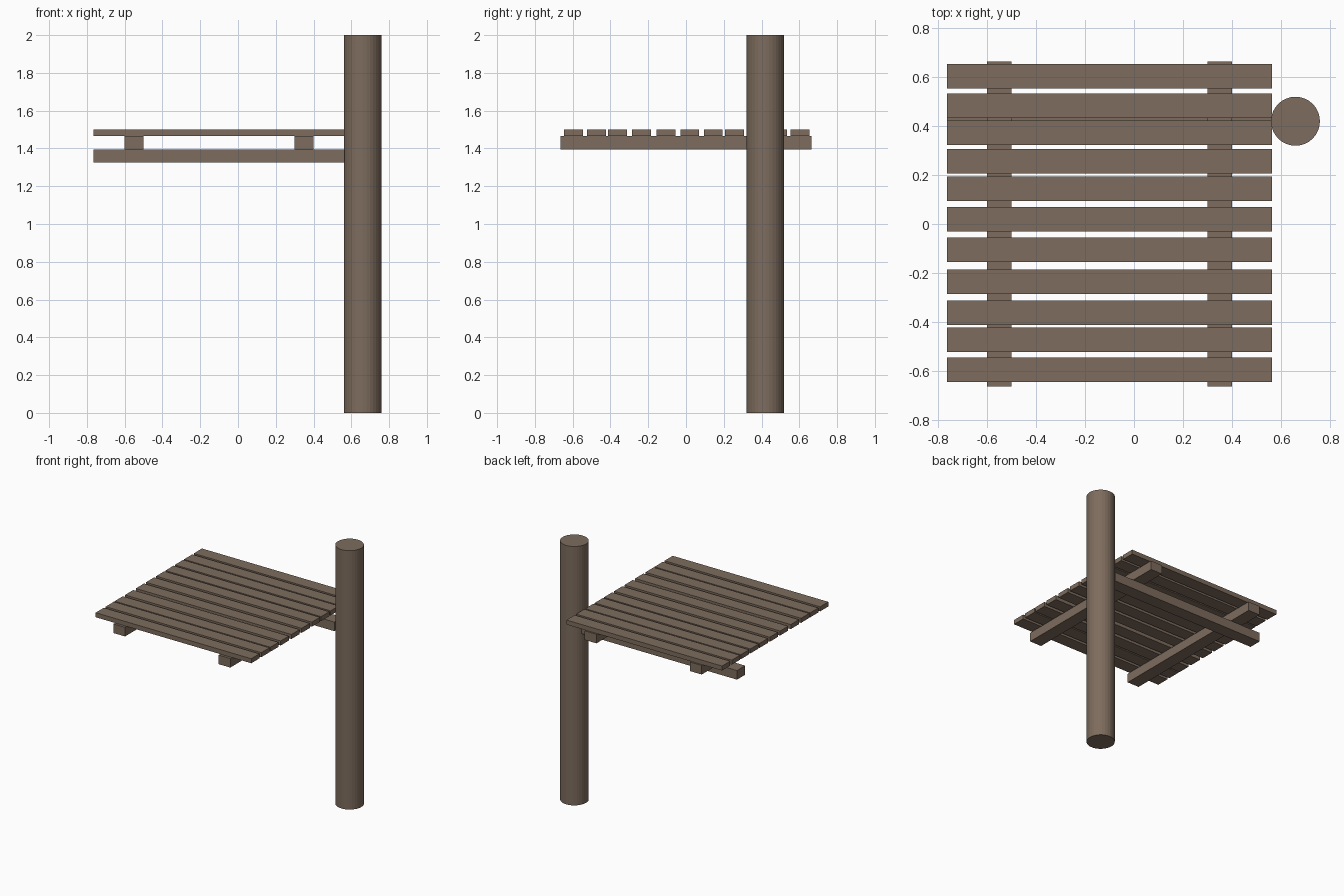
import bpy

if "Cube" in bpy.data.objects:
    bpy.data.objects.remove(bpy.data.objects["Cube"])

# One weathered wood colour for everything
wood = bpy.data.materials.new("weathered_wood")
wood.diffuse_color = (0.205, 0.150, 0.110, 1)
wood.use_nodes = True
wood.node_tree.nodes["Principled BSDF"].inputs["Base Color"].default_value = wood.diffuse_color


def box(name, x, y, z):
    """Box from (min, max) ranges on each axis."""
    bpy.ops.mesh.primitive_cube_add(size=1, location=[sum(r) / 2 for r in (x, y, z)])
    ob = bpy.context.object
    ob.name = name
    ob.scale = [r[1] - r[0] for r in (x, y, z)]
    bpy.ops.object.transform_apply(location=False, rotation=False, scale=True)
    ob.data.materials.append(wood)
    return ob


# Round post
bpy.ops.mesh.primitive_cylinder_add(vertices=32, radius=0.1, depth=2, location=(0.66, 0.42, 1))
post = bpy.context.object
post.name = "post"
post.data.materials.append(wood)

# Bearer beam fixed to the post
box("bearer_beam", (-0.765, 0.565), (0.37, 0.47), (1.325, 1.395))

# Two cross joists on top of the bearer
for i, x in enumerate((-0.55, 0.35)):
    box(f"joist_{i + 1}", (x - 0.05, x + 0.05), (-0.665, 0.665), (1.395, 1.465))

# Unevenly spaced deck planks
plank_y = (0.603, 0.484, 0.373, 0.257, 0.144, 0.020, -0.105, -0.236, -0.362, -0.473, -0.595)
for i, y in enumerate(plank_y):
    box(f"plank_{i + 1}", (-0.765, 0.565), (y - 0.05, y + 0.05), (1.465, 1.5))
